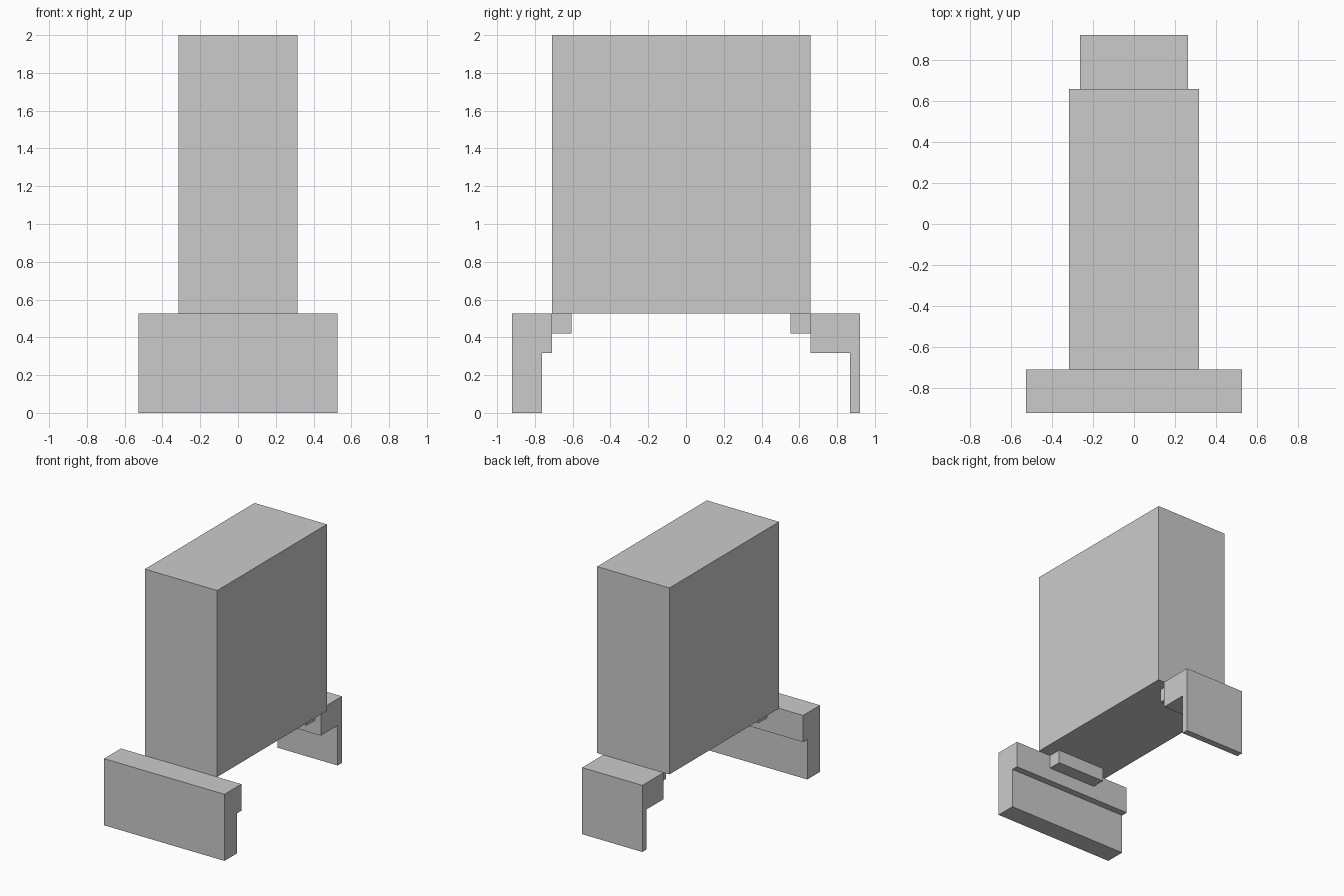
import bpy
import bmesh

if "Cube" in bpy.data.objects:
    bpy.data.objects.remove(bpy.data.objects["Cube"])

U = 2 / 38  # the model sits on a regular grid, 38 steps tall


def extrude_profile(name, half_width, profile):
    """Extrude a (y, z) outline symmetrically along x."""
    bm = bmesh.new()
    verts = [bm.verts.new((-half_width * U, y * U, z * U)) for y, z in profile]
    face = bm.faces.new(verts)
    ext = bmesh.ops.extrude_face_region(bm, geom=[face])
    moved = [v for v in ext["geom"] if isinstance(v, bmesh.types.BMVert)]
    bmesh.ops.translate(bm, verts=moved, vec=(2 * half_width * U, 0, 0))
    bmesh.ops.recalc_face_normals(bm, faces=bm.faces)
    mesh = bpy.data.meshes.new(name)
    bm.to_mesh(mesh)
    bm.free()
    obj = bpy.data.objects.new(name, mesh)
    bpy.context.collection.objects.link(obj)
    return obj


def block(name, half_width, y0, y1, z0, z1):
    return extrude_profile(name, half_width, [(y0, z0), (y1, z0), (y1, z1), (y0, z1)])


def bracket(name, half_width, outer, leg, inner):
    """L-shaped foot: a full-height leg with a thicker bar along the top."""
    return extrude_profile(name, half_width, [
        (outer, 0), (leg, 0), (leg, 6), (inner, 6), (inner, 10), (outer, 10)])


# Tall main body
block("body", 6, -13.5, 12.5, 10, 38)

# Wide front foot and narrow rear foot
bracket("front_foot", 10, -17.5, -14.5, -13.5)
bracket("rear_foot", 5, 17.5, 16.5, 12.5)

# Small connectors tucked under the body
block("front_connector", 4, -13.5, -11.5, 8, 10)
block("rear_connector", 4, 10.5, 12.5, 8, 10)
